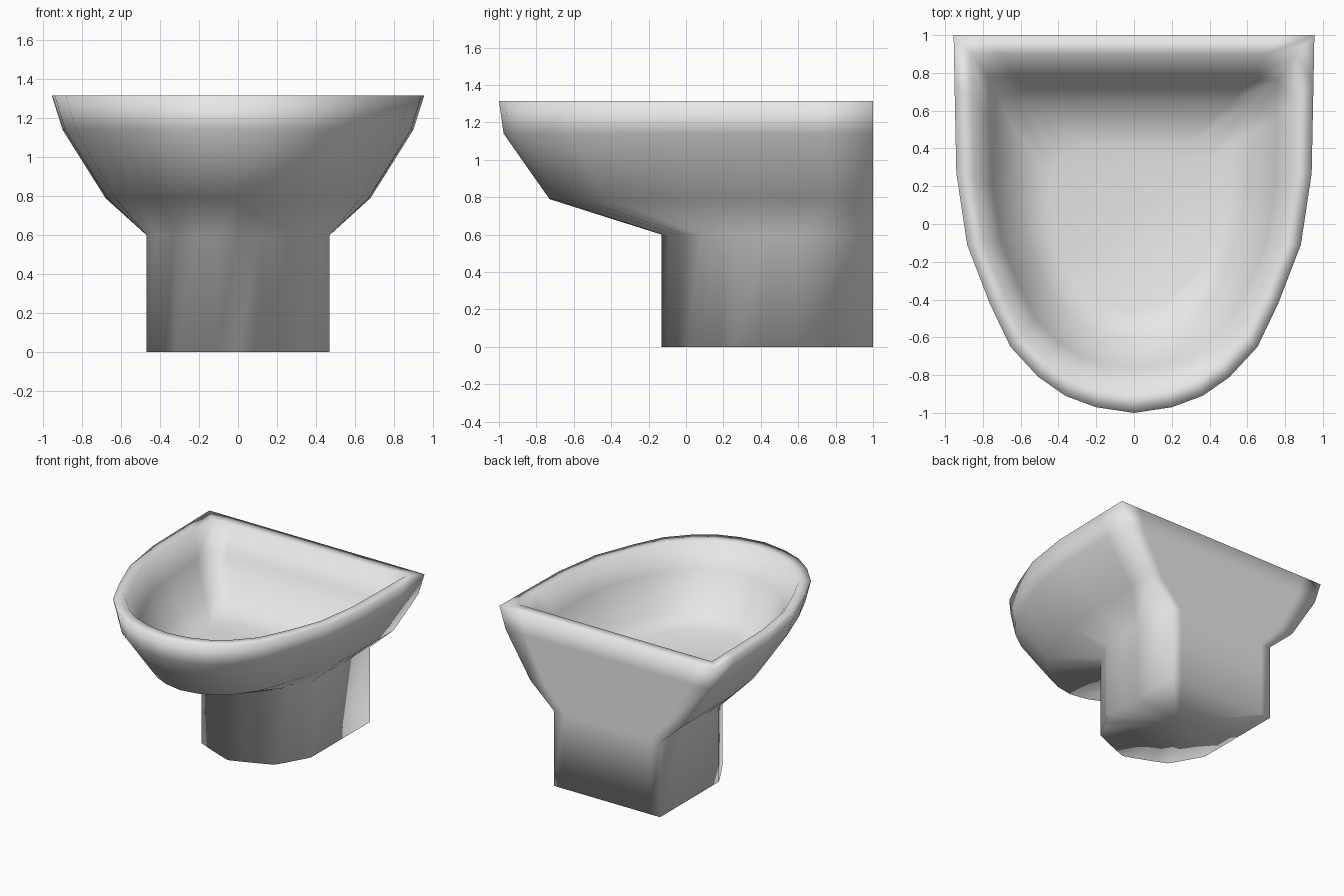
import bpy
import bmesh

if "Cube" in bpy.data.objects:
    bpy.data.objects.remove(bpy.data.objects["Cube"], do_unlink=True)

ceramic = bpy.data.materials.new("glazed_ceramic")
ceramic.use_nodes = True
colour = (0.8, 0.8, 0.8, 1)
ceramic.diffuse_color = colour
ceramic.node_tree.nodes["Principled BSDF"].inputs["Base Color"].default_value = colour

# Half outlines: share of half width, share of depth from the back wall
BOWL = [(0, 1), (.21, .985), (.38, .955), (.53, .905), (.685, .825), (.8, .71),
        (.925, .555), (.985, .365), (.995, .13), (1, 0), (.82, 0)]
FOOT = [(0, 1), (.23, .965), (.47, .925), (.69, .885), (.8, .81), (.9, .735),
        (1, .66), (1, .5), (1, .36), (1, 0), (.82, 0)]
FLOOR = [(0, 1), (.25, .95), (.48, .87), (.7, .78), (.86, .69), (.95, .54),
         (1, .4), (1, .3), (.98, .2), (.89, .12), (.61, .05)]


def ring(bm, outline, z, width, front, back=1.0):
    """One closed loop, mirrored across x."""
    half = [(x * width, back + t * (front - back)) for x, t in outline]
    loop = half + [(-x, y) for x, y in reversed(half[1:])]
    return [bm.verts.new((x, y, z)) for x, y in loop]


bm = bmesh.new()
rings = [
    # pedestal
    ring(bm, FOOT, 0, .47, -.13),
    ring(bm, FOOT, .6, .47, -.13),
    # outer bowl
    ring(bm, BOWL, .79, .68, -.73),
    ring(bm, BOWL, 1.14, .9, -.975),
    ring(bm, BOWL, 1.315, .955, -1),
    # rim and hollow
    ring(bm, BOWL, 1.315, .86, -.9, .9),
    ring(bm, BOWL, 1.14, .76, -.77, .76),
    ring(bm, BOWL, .86, .63, -.6, .65),
    ring(bm, FLOOR, .8, .44, -.48, .46),
]
for low, high in zip(rings, rings[1:]):
    n = len(low)
    for i in range(n):
        j = (i + 1) % n
        bm.faces.new((low[i], low[j], high[j], high[i]))
base = bm.faces.new(rings[0])
bm.faces.new(rings[-1])
bmesh.ops.poke(bm, faces=[base])
bmesh.ops.recalc_face_normals(bm, faces=bm.faces)
for face in bm.faces:
    face.smooth = True

mesh = bpy.data.meshes.new("washbasin")
bm.to_mesh(mesh)
bm.free()
mesh.materials.append(ceramic)
basin = bpy.data.objects.new("washbasin", mesh)
bpy.context.collection.objects.link(basin)
